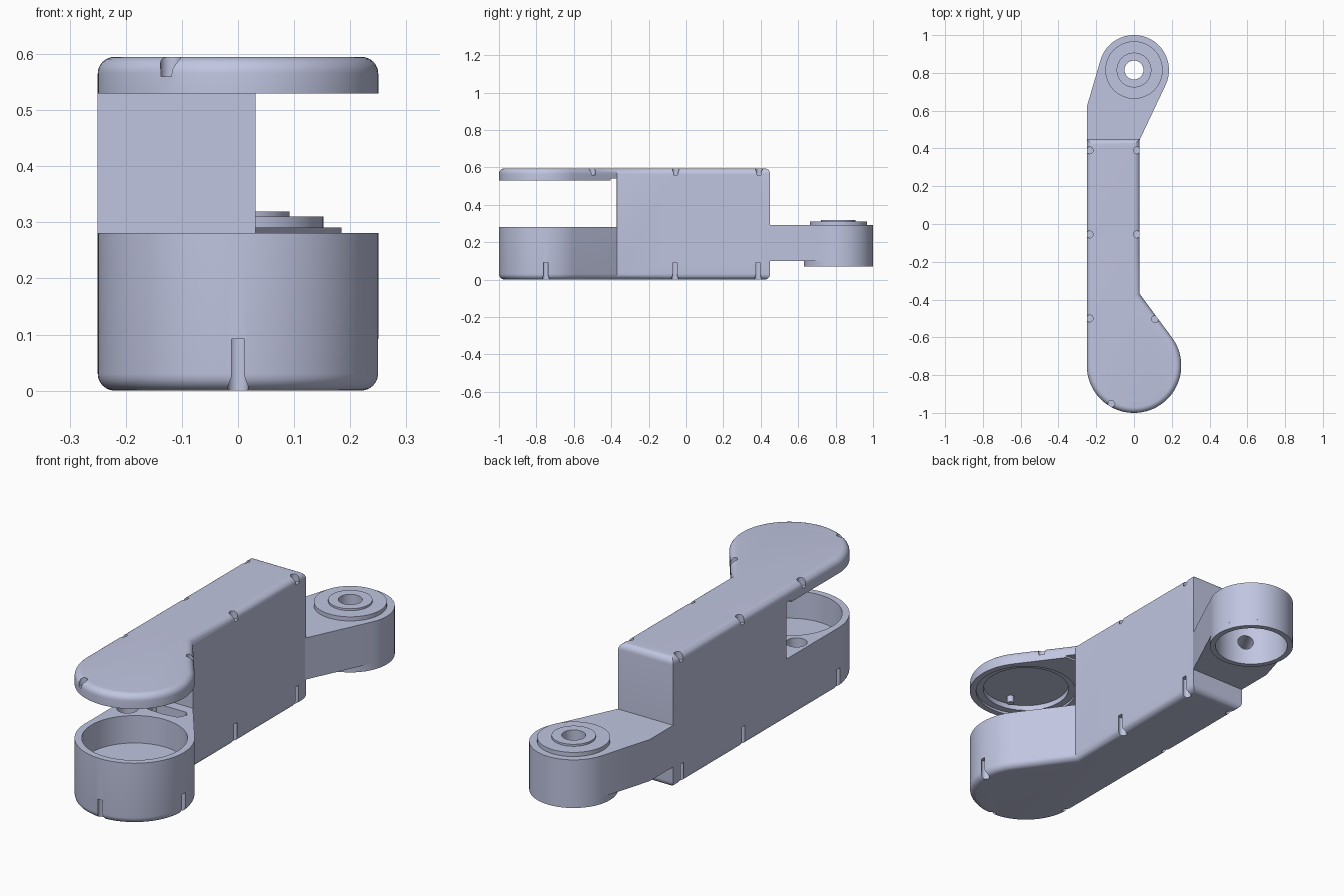
import bpy, bmesh, math
from mathutils import Vector, Matrix

if "Cube" in bpy.data.objects:
    bpy.data.objects.remove(bpy.data.objects["Cube"], do_unlink=True)

mat = bpy.data.materials.new("pale blue grey")
mat.use_nodes = True
COLOUR = (0.53, 0.56, 0.75, 1)
mat.diffuse_color = COLOUR
mat.node_tree.nodes["Principled BSDF"].inputs["Base Color"].default_value = COLOUR


def finish(name, bm):
    bmesh.ops.recalc_face_normals(bm, faces=bm.faces)
    me = bpy.data.meshes.new(name)
    bm.to_mesh(me)
    bm.free()
    me.materials.append(mat)
    ob = bpy.data.objects.new(name, me)
    bpy.context.collection.objects.link(ob)
    return ob


def prism(name, pts, z0, z1, fillet=0):
    bm = bmesh.new()
    base = bm.faces.new([bm.verts.new((x, y, z0)) for x, y in pts])
    top = bmesh.ops.extrude_face_region(bm, geom=[base])["geom"]
    bmesh.ops.translate(bm, vec=(0, 0, z1 - z0),
                        verts=[v for v in top if isinstance(v, bmesh.types.BMVert)])
    if fillet:
        rims = [e for e in bm.edges if abs(e.verts[0].co.z - e.verts[1].co.z) < 1e-5]
        bmesh.ops.bevel(bm, geom=rims, offset=fillet, segments=6, profile=0.5,
                        affect='EDGES', clamp_overlap=False)
    return finish(name, bm)


def arc(cx, cy, r, a0, a1, n):
    return [(cx + r * math.cos(math.radians(a0 + (a1 - a0) * i / n)),
             cy + r * math.sin(math.radians(a0 + (a1 - a0) * i / n))) for i in range(n + 1)]


def disc(name, x, y, r, z0, z1, n=64):
    return prism(name, arc(x, y, r, 0, 360, n)[:-1], z0, z1)


def box(name, x0, x1, y0, y1, z0, z1):
    return prism(name, [(x0, y0), (x1, y0), (x1, y1), (x0, y1)], z0, z1)


def lathe(name, profile, x, y, n=72):
    # closed profile of (radius, height) turned about a vertical axis
    bm = bmesh.new()
    rings = []
    for i in range(n):
        a = 2 * math.pi * i / n
        rings.append([bm.verts.new((x + r * math.cos(a), y + r * math.sin(a), z))
                      for r, z in profile])
    m = len(profile)
    for i in range(n):
        p, q = rings[i], rings[(i + 1) % n]
        for j in range(m):
            k = (j + 1) % m
            bm.faces.new((p[j], q[j], q[k], p[k]))
    return finish(name, bm)


def cut(target, cutter):
    cutter.hide_render = True
    mod = target.modifiers.new("cut", 'BOOLEAN')
    mod.operation, mod.solver, mod.object = 'DIFFERENCE', 'EXACT', cutter
    bpy.context.view_layer.objects.active = target
    bpy.ops.object.modifier_apply(modifier=mod.name)
    bpy.data.objects.remove(cutter, do_unlink=True)


def tangent_angle(px, py, cx, cy, r, side):
    dx, dy = px - cx, py - cy
    return math.degrees(math.atan2(dy, dx) + side * math.acos(r / math.hypot(dx, dy)))


# Main housing: long block ending in a round front, rims filleted
FY, FR = -0.75, 0.25
t = tangent_angle(0.03, -0.37, 0, FY, FR, -1)
outline = [(0.03, 0.45), (-0.25, 0.45)] + arc(0, FY, FR, 180, 360 + t, 64) + [(0.03, -0.37)]
housing = prism("housing", outline, 0, 0.595, 0.03)

# Open gap between the lower cup and the lid, with a small step by the wall
cut(housing, box("gap", -0.4, 0.4, -1.2, -0.372, 0.281, 0.53))
cut(housing, box("gap_step", -0.4, 0.4, -0.405, -0.3725, 0.5, 0.54))

# Cup well, lid recess and the pockets beside the well
cut(housing, disc("well", 0, FY, 0.22, 0.155, 0.32, 96))
cut(housing, disc("lid_lip", 0, FY, 0.222, 0.50, 0.541, 96))
cut(housing, disc("lid_recess", 0, FY, 0.19, 0.51, 0.565, 96))
cut(housing, disc("wire_pocket", -0.19, -0.53, 0.045, 0.2, 0.32, 32))
cut(housing, prism("side_pocket", [(-0.12, -0.42), (-0.13, -0.44), (-0.12, -0.485), (-0.04, -0.49),
                                   (0.03, -0.48), (0.05, -0.44), (0.03, -0.42)], 0.2, 0.32))

# Screw grooves round the lower and upper rims
low = [(-0.235, 0.385), (0.015, 0.385), (-0.235, -0.06), (0.015, -0.06),
       (-0.235, -0.75), (0.235, -0.75), (0, -0.985)]
high = [(-0.235, 0.39), (0.015, 0.39), (-0.235, -0.055), (0.015, -0.055),
        (-0.235, -0.5), (0.112, -0.503), (-0.12, -0.952)]
for x, y in low:
    cut(housing, disc("low_groove", x, y, 0.0185, -0.1, 0.092, 20))
for x, y in high:
    cut(housing, disc("high_groove", x, y, 0.0185, 0.56, 0.7, 20))

lid_peg = disc("lid_peg", -0.02, -0.88, 0.016, 0.532, 0.57, 24)

# Rear arm reaching to the round hub
HY, HR = 0.815, 0.185
a0 = tangent_angle(0.03, 0.45, 0, HY, HR, 1)
a1 = tangent_angle(-0.25, 0.62, 0, HY, HR, -1) % 360
arm = prism("arm", [(-0.25, 0.62), (-0.25, 0.445), (0.03, 0.445)] + arc(0, HY, HR, a0, a1, 48),
            0.10, 0.291)
cut(arm, disc("hub_hollow", 0, HY, 0.16, 0.0, 0.262, 72))
cut(arm, disc("hub_hole", 0, HY, 0.05, 0.2, 0.4, 72))

# Wire hole from the hub hollow into the arm
passage = disc("passage", 0, 0, 0.035, 0, 0.27, 24)
aim = Vector((-0.5, -0.85, 0)).to_track_quat('Z', 'Y').to_matrix().to_4x4()
passage.data.transform(Matrix.Translation((0, HY, 0.18)) @ aim)
cut(arm, passage)

# Hub skirt below the arm and stepped collar on top
skirt = lathe("hub_skirt", [(0.16, 0.07), (HR, 0.07), (HR, 0.10), (0.16, 0.10)], 0, HY)
collar = lathe("hub_collar", [(0.05, 0.291), (0.152, 0.291), (0.152, 0.31), (0.092, 0.31),
                              (0.092, 0.319), (0.05, 0.319)], 0, HY)

# Smooth curved walls, crisp edges
for ob in (housing, lid_peg, arm, skirt, collar):
    bpy.ops.object.select_all(action='DESELECT')
    ob.select_set(True)
    bpy.context.view_layer.objects.active = ob
    bpy.ops.object.shade_smooth_by_angle(angle=math.radians(30))
